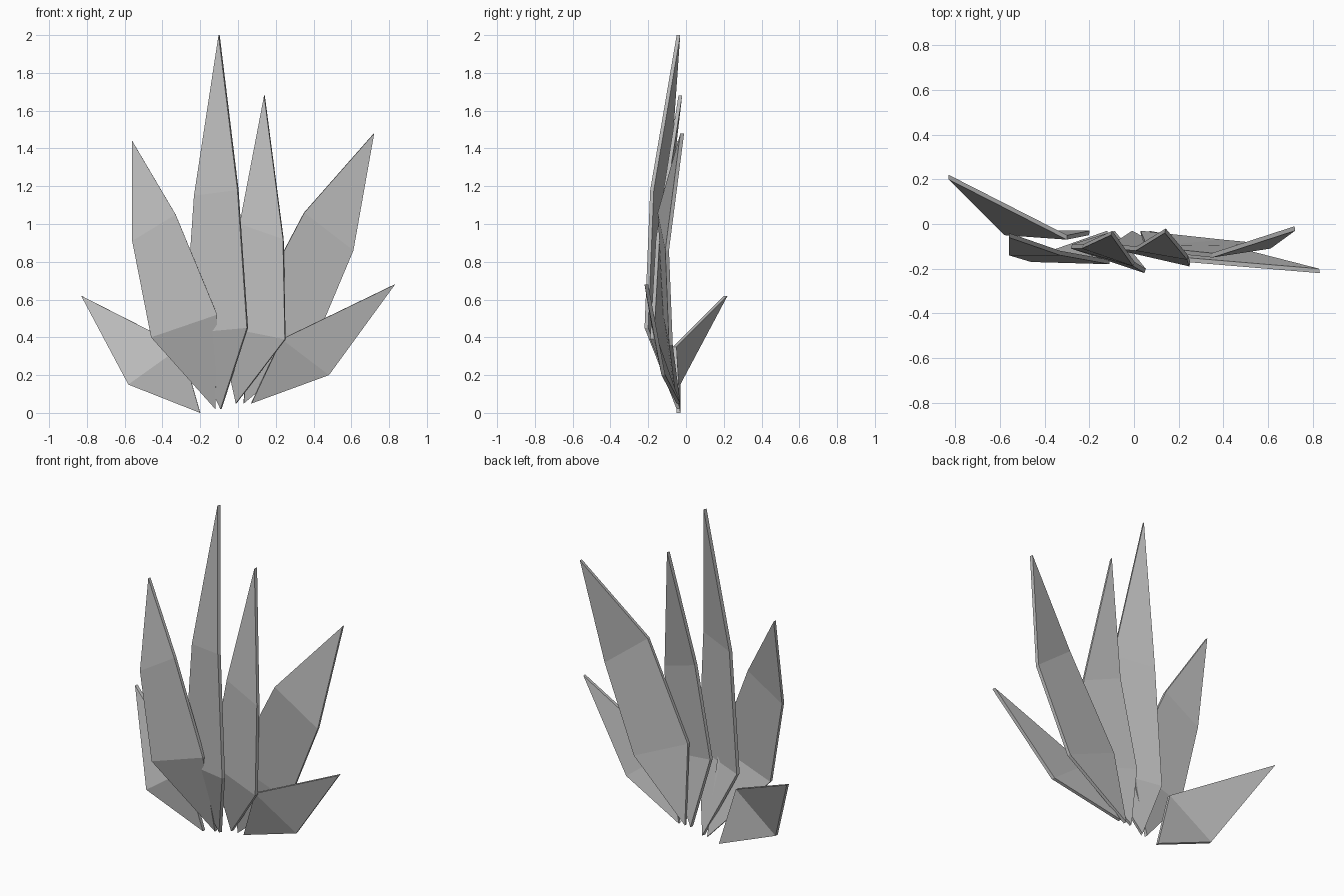
import bpy
import bmesh
from mathutils import Vector

THICKNESS = 0.02

default_cube = bpy.data.objects.get("Cube")
if default_cube:
    bpy.data.objects.remove(default_cube, do_unlink=True)

# One plain grey for the whole plant
grey = bpy.data.materials.new("stone_grey")
grey.use_nodes = True
grey.diffuse_color = (0.5, 0.5, 0.5, 1.0)
shader = next(n for n in grey.node_tree.nodes if n.type == "BSDF_PRINCIPLED")
shader.inputs["Base Color"].default_value = grey.diffuse_color


def make_leaf(name, base, folds, tip):
    """Folded blade: a point at each end, joined by (left edge, right edge) fold lines."""
    base, tip = Vector(base), Vector(tip)
    folds = [(Vector(a), Vector(b)) for a, b in folds]

    # Thickness follows the blade's sideways tilt
    across = sum((b - a for a, b in folds), Vector())
    offset = Vector((-across.y, across.x, 0)).normalized() * THICKNESS / 2

    bm = bmesh.new()

    def layer(shift):
        first = bm.verts.new(base + shift)
        pairs = [[bm.verts.new(p + shift) for p in fold] for fold in folds]
        last = bm.verts.new(tip + shift)
        bm.faces.new((first, pairs[0][1], pairs[0][0]))
        for low, high in zip(pairs, pairs[1:]):
            bm.faces.new((low[0], low[1], high[1], high[0]))
        bm.faces.new((pairs[-1][0], pairs[-1][1], last))
        return [first] + [p[1] for p in pairs] + [last] + [p[0] for p in reversed(pairs)]

    # Front sheet, back sheet and the rim between them
    front, back = layer(-offset), layer(offset)
    for i in range(len(front)):
        j = (i + 1) % len(front)
        bm.faces.new((front[i], front[j], back[j], back[i]))
    bmesh.ops.recalc_face_normals(bm, faces=bm.faces)

    mesh = bpy.data.meshes.new(name)
    bm.to_mesh(mesh)
    bm.free()
    mesh.materials.append(grey)
    leaf = bpy.data.objects.new(name, mesh)
    bpy.context.collection.objects.link(leaf)
    return leaf


# Tall leaves, each with two folds
make_leaf("tallest_leaf", (-0.09, -0.04, 0.02),
          [((-0.28, -0.1, 0.42), (0.05, -0.21, 0.45)),
           ((-0.23, -0.1, 1.15), (0, -0.18, 1.18))],
          (-0.1, -0.04, 2))
make_leaf("middle_leaf", (-0.01, -0.04, 0.05),
          [((-0.1, -0.1, 0.46), (0.25, -0.18, 0.39)),
           ((0.01, -0.11, 1), (0.24, -0.15, 0.92))],
          (0.14, -0.03, 1.68))
make_leaf("right_leaf", (-0.12, -0.04, 0.02),
          [((-0.46, -0.16, 0.4), (-0.11, -0.17, 0.52)),
           ((-0.56, -0.13, 0.91), (-0.33, -0.13, 1.05))],
          (-0.56, -0.05, 1.44))
make_leaf("left_leaf", (0.03, -0.04, 0.05),
          [((0.06, -0.11, 0.51), (0.4, -0.08, 0.36)),
           ((0.35, -0.14, 1.06), (0.61, -0.1, 0.86))],
          (0.72, -0.02, 1.48))

# Short outer leaves, each with one fold
make_leaf("left_outer_leaf", (0.07, -0.04, 0.05),
          [((0.23, -0.16, 0.39), (0.48, -0.12, 0.2))],
          (0.83, -0.21, 0.68))
make_leaf("right_outer_leaf", (-0.2, -0.04, 0),
          [((-0.58, -0.04, 0.15), (-0.3, -0.06, 0.35))],
          (-0.83, 0.21, 0.62))
